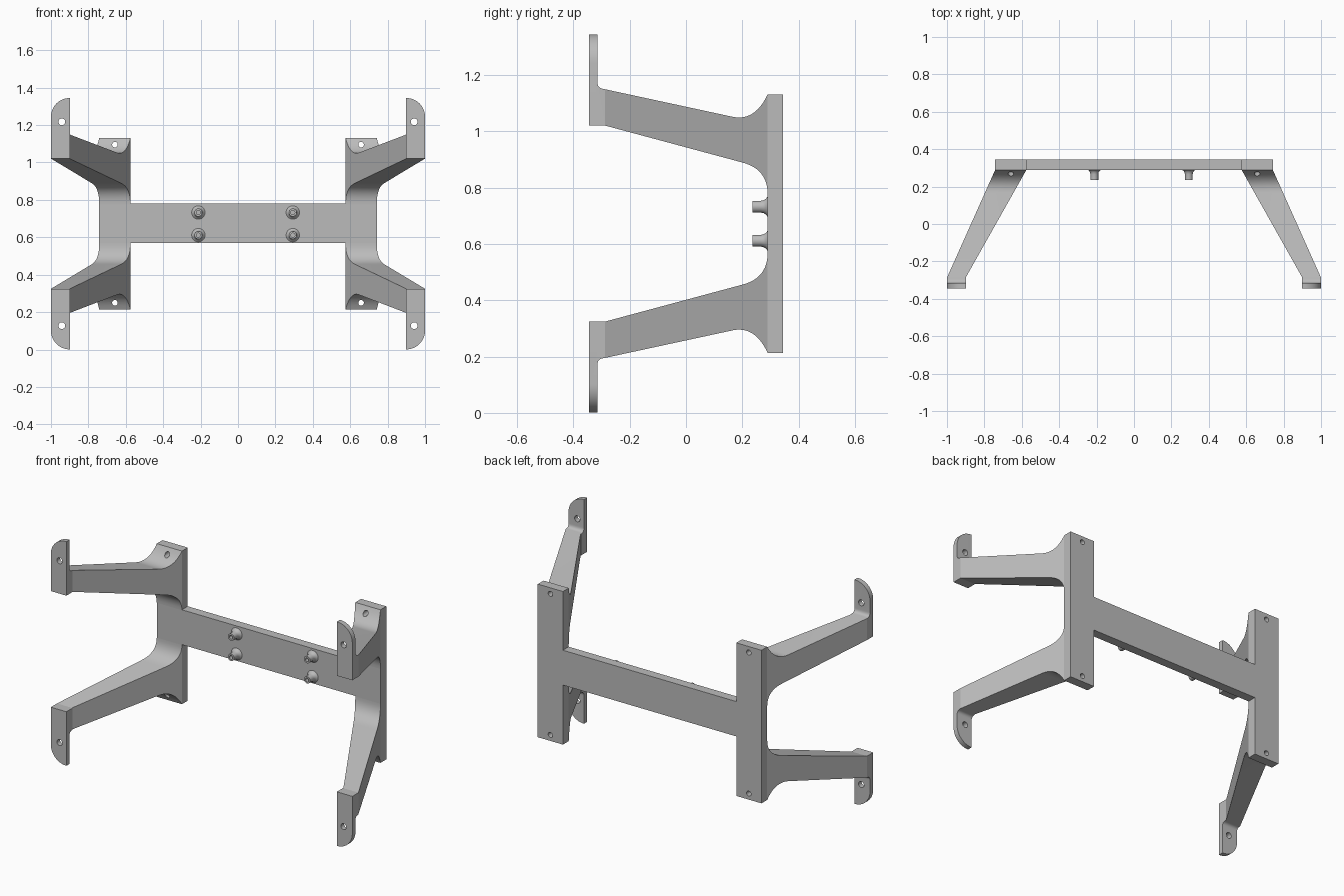
import bpy, bmesh, math
from mathutils import Vector, Matrix

cube = bpy.data.objects.get("Cube")
if cube:
    bpy.data.objects.remove(cube, do_unlink=True)

MID = 0.6725                  # height of the horizontal symmetry plane
FACE, BACK = 0.29, 0.345      # front and back of the flat frame
BEND, TIP = -0.287, -0.345    # where the arm meets its foot, and the foot front
INNER, OUTER = 0.575, 0.742   # sides of the upright bars

grey = bpy.data.materials.new("plain_grey")
grey.use_nodes = True
colour = (0.5, 0.5, 0.5, 1)
grey.diffuse_color = colour
grey.node_tree.nodes["Principled BSDF"].inputs["Base Color"].default_value = colour


def make_object(name, bm):
    """Object with its origin on the symmetry centre."""
    bmesh.ops.recalc_face_normals(bm, faces=bm.faces)
    mesh = bpy.data.meshes.new(name)
    bm.to_mesh(mesh)
    bm.free()
    mesh.materials.append(grey)
    obj = bpy.data.objects.new(name, mesh)
    obj.location.z = MID
    bpy.context.collection.objects.link(obj)
    return obj


def prism(near, far):
    """Solid between two matching outlines."""
    bm = bmesh.new()
    a = [bm.verts.new(p) for p in near]
    b = [bm.verts.new(p) for p in far]
    bm.faces.new(a)
    bm.faces.new(b[::-1])
    for i in range(len(a)):
        j = (i + 1) % len(a)
        bm.faces.new((a[j], a[i], b[i], b[j]))
    return bm


def curve(p, q, r, n=12):
    """Rounded corner from p to r, bending towards q."""
    p, q, r = Vector(p), Vector(q), Vector(r)
    ts = [i / n for i in range(n + 1)]
    return [tuple(p * (1 - t) ** 2 + q * 2 * t * (1 - t) + r * t * t) for t in ts]


def drill(obj, x, z, radius):
    """Cut a round hole along y."""
    bm = bmesh.new()
    bmesh.ops.create_cone(bm, cap_ends=True, segments=24, radius1=radius, radius2=radius,
                          depth=2, matrix=Matrix.Translation((x, 0, z)) @ Matrix.Rotation(math.pi / 2, 4, 'X'))
    cutter = make_object("hole_cutter", bm)
    cutter.hide_render = True
    mod = obj.modifiers.new("hole", 'BOOLEAN')
    mod.operation, mod.solver, mod.object = 'DIFFERENCE', 'EXACT', cutter
    bake(obj)
    bpy.data.objects.remove(cutter, do_unlink=True)


def bake(obj):
    bpy.context.view_layer.update()
    graph = bpy.context.evaluated_depsgraph_get()
    mesh = bpy.data.meshes.new_from_object(obj.evaluated_get(graph))
    obj.modifiers.clear()
    obj.data = mesh


def finish(obj, mirror=True):
    if mirror:
        mod = obj.modifiers.new("mirror", 'MIRROR')
        mod.use_axis = (True, False, True)
        mod.use_mirror_merge = False
        bake(obj)
    bpy.ops.object.select_all(action='DESELECT')
    obj.select_set(True)
    bpy.context.view_layer.objects.active = obj
    bpy.ops.object.shade_smooth_by_angle(angle=math.radians(30))


# Flat frame: two uprights joined by a crossbar
tall, top, bottom = 0.459, 0.107, -0.102
half = [(INNER, top), (INNER, tall), (OUTER, tall), (OUTER, -tall), (INNER, -tall), (INNER, bottom)]
outline = half + [(-x, z) for x, z in reversed(half)]
frame = make_object("back_frame", prism([(x, FACE, z) for x, z in outline],
                                        [(x, BACK, z) for x, z in outline]))
HOLE_X, HOLE_Z = 0.658, 0.423
for sx in (-1, 1):
    for sz in (-1, 1):
        drill(frame, sx * HOLE_X, sz * HOLE_Z, 0.015)
finish(frame, mirror=False)

# Arms: side profile swept between two slanted planes
FOOT_IN, FOOT_LOW, FOOT_HIGH = 0.9, 0.348, 0.477
profile = [(BEND, FOOT_LOW)]
profile += curve((0.2, 0.217), (FACE, 0.194), (FACE, 0.104))
profile += curve((FACE, 0.459), (0.245, 0.363), (0.167, 0.379))
profile += [(BEND, FOOT_HIGH)]


def slanted(root, end):
    return [(root + (end - root) * (FACE - y) / (FACE - BEND), y, z) for y, z in profile]


arm = make_object("arms", prism(slanted(INNER, FOOT_IN), slanted(OUTER, 1.0)))
drill(arm, HOLE_X, HOLE_Z, 0.015)
finish(arm)

# Feet: block with an upright tab, rounded on the outer corner
TAB_BACK, TAB_TOP = -0.315, 0.672
profile = [(TIP, FOOT_LOW), (BEND, FOOT_LOW), (BEND, FOOT_HIGH)]
profile += curve((-0.292, 0.478), (TAB_BACK, 0.48), (TAB_BACK, 0.503), 6)
profile += [(TAB_BACK, TAB_TOP), (TIP, TAB_TOP)]
bm = prism([(FOOT_IN - 0.003, y, z) for y, z in profile], [(1.0, y, z) for y, z in profile])
corner = [e for e in bm.edges if all(v.co.x > 0.99 and v.co.z > TAB_TOP - 0.01 for v in e.verts)]
bmesh.ops.bevel(bm, geom=corner, offset=0.1, segments=12, profile=0.5, affect='EDGES')
foot = make_object("feet", bm)
drill(foot, 0.942, 0.545, 0.018)
finish(foot)

# Hollow bosses with flared bases on the crossbar
bm = bmesh.new()
section = [(0.036, FACE), (0.028, 0.284), (0.023, 0.276), (0.021, 0.266),
           (0.021, 0.236), (0.011, 0.236), (0.011, FACE)]
for x in (-0.212, 0.293):
    for z in (0.06, -0.061):
        verts = [bm.verts.new((x + r, y, z)) for r, y in section]
        edges = [bm.edges.new(pair) for pair in zip(verts, verts[1:])]
        bmesh.ops.spin(bm, geom=verts + edges, cent=(x, 0, z), axis=(0, 1, 0),
                       angle=math.tau, steps=24, use_merge=True)
bmesh.ops.remove_doubles(bm, verts=bm.verts, dist=0.0001)
finish(make_object("mounting_bosses", bm), mirror=False)
